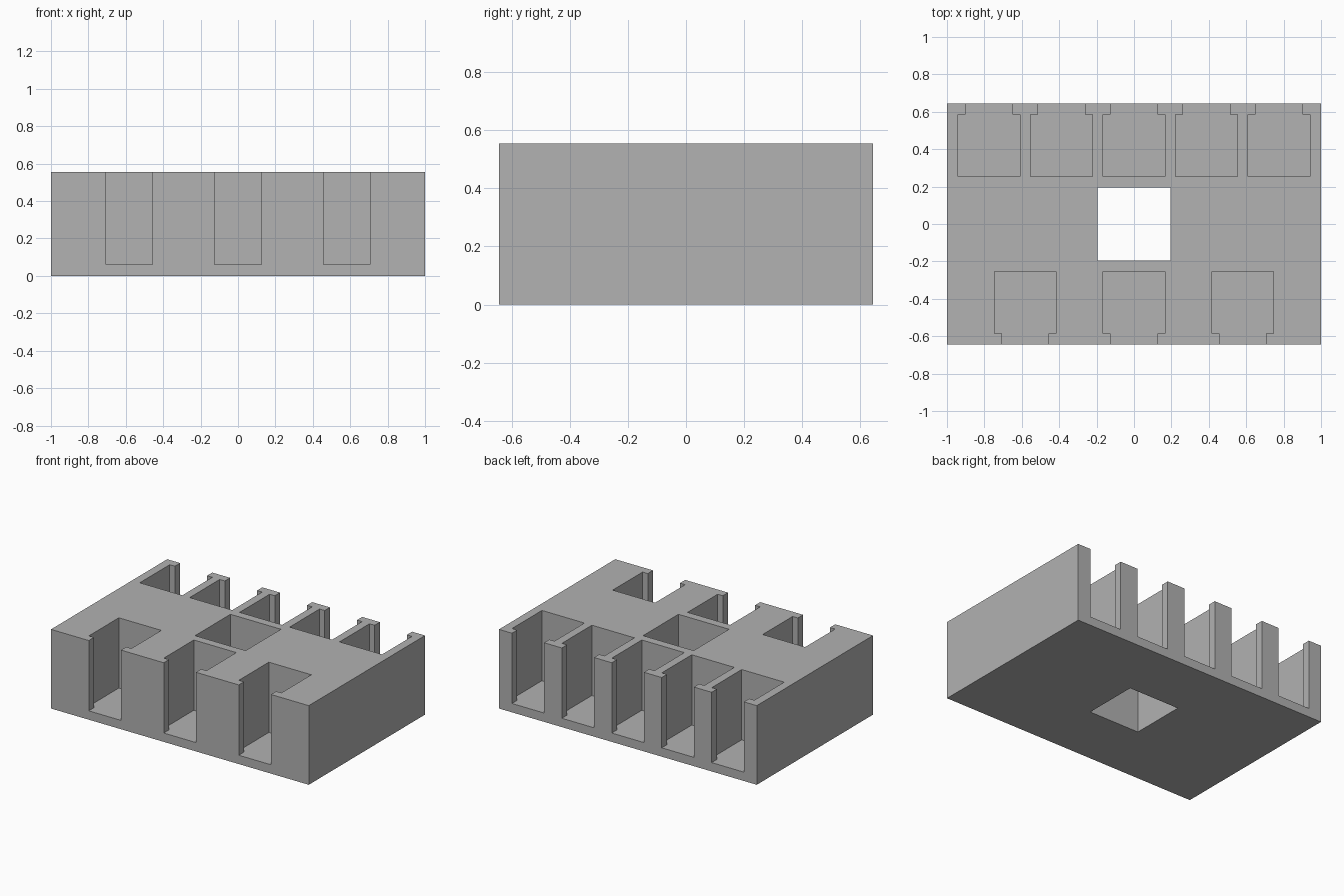
import bpy
import bmesh

cube = bpy.data.objects.get("Cube")
if cube:
    bpy.data.objects.remove(cube, do_unlink=True)

HALF_X, HALF_Y, HEIGHT = 1.0, 0.644, 0.555
FLOOR = 0.062                          # slot floor thickness
POCKET, MOUTH = 0.165, 0.125           # half widths of a slot
INNER, LIP = 0.254, 0.586              # slot start and lip, measured from the middle
HOLE = 0.196                           # half width of the central hole
OVER = 0.1                             # cutter overshoot

grey = bpy.data.materials.new("plain_grey")
grey.use_nodes = True
colour = (0.445, 0.445, 0.445, 1)
grey.diffuse_color = colour
grey.node_tree.nodes["Principled BSDF"].inputs["Base Color"].default_value = colour


def add_prism(bm, outline, bottom, top):
    """Extrude a closed outline upwards."""
    face = bm.faces.new([bm.verts.new((x, y, bottom)) for x, y in outline])
    new = bmesh.ops.extrude_face_region(bm, geom=[face])["geom"]
    bmesh.ops.translate(bm, vec=(0, 0, top - bottom),
                        verts=[v for v in new if isinstance(v, bmesh.types.BMVert)])


def rectangle(hx, hy):
    return [(-hx, -hy), (hx, -hy), (hx, hy), (-hx, hy)]


def slot_outline(cx, side):
    """T-shaped slot, narrowed by lips where it opens through the wall."""
    half = [(POCKET, INNER), (POCKET, LIP), (MOUTH, LIP), (MOUTH, HALF_Y + OVER)]
    right = [(cx + x, side * y) for x, y in half]
    left = [(cx - x, side * y) for x, y in reversed(half)]
    return right + left


def finish(bm, name):
    bmesh.ops.recalc_face_normals(bm, faces=bm.faces)
    mesh = bpy.data.meshes.new(name)
    bm.to_mesh(mesh)
    bm.free()
    mesh.materials.append(grey)
    obj = bpy.data.objects.new(name, mesh)
    bpy.context.collection.objects.link(obj)
    return obj


# Solid block
bm = bmesh.new()
add_prism(bm, rectangle(HALF_X, HALF_Y), 0, HEIGHT)
block = finish(bm, "holder_block")

# Cutters: five back slots, three front slots, one hole right through
bm = bmesh.new()
for i in range(-2, 3):
    add_prism(bm, slot_outline(i * 0.3875, 1), FLOOR, HEIGHT + OVER)
for i in range(-1, 2):
    add_prism(bm, slot_outline(i * 0.582, -1), FLOOR, HEIGHT + OVER)
add_prism(bm, rectangle(HOLE, HOLE), -OVER, HEIGHT + OVER)
cutter = finish(bm, "slot_cutter")
cutter.hide_render = True

# Cut the slots and discard the cutter
cut = block.modifiers.new("slots", 'BOOLEAN')
cut.operation = 'DIFFERENCE'
cut.solver = 'EXACT'
cut.object = cutter
bpy.context.view_layer.objects.active = block
bpy.ops.object.modifier_apply(modifier=cut.name)
bpy.data.objects.remove(cutter, do_unlink=True)
